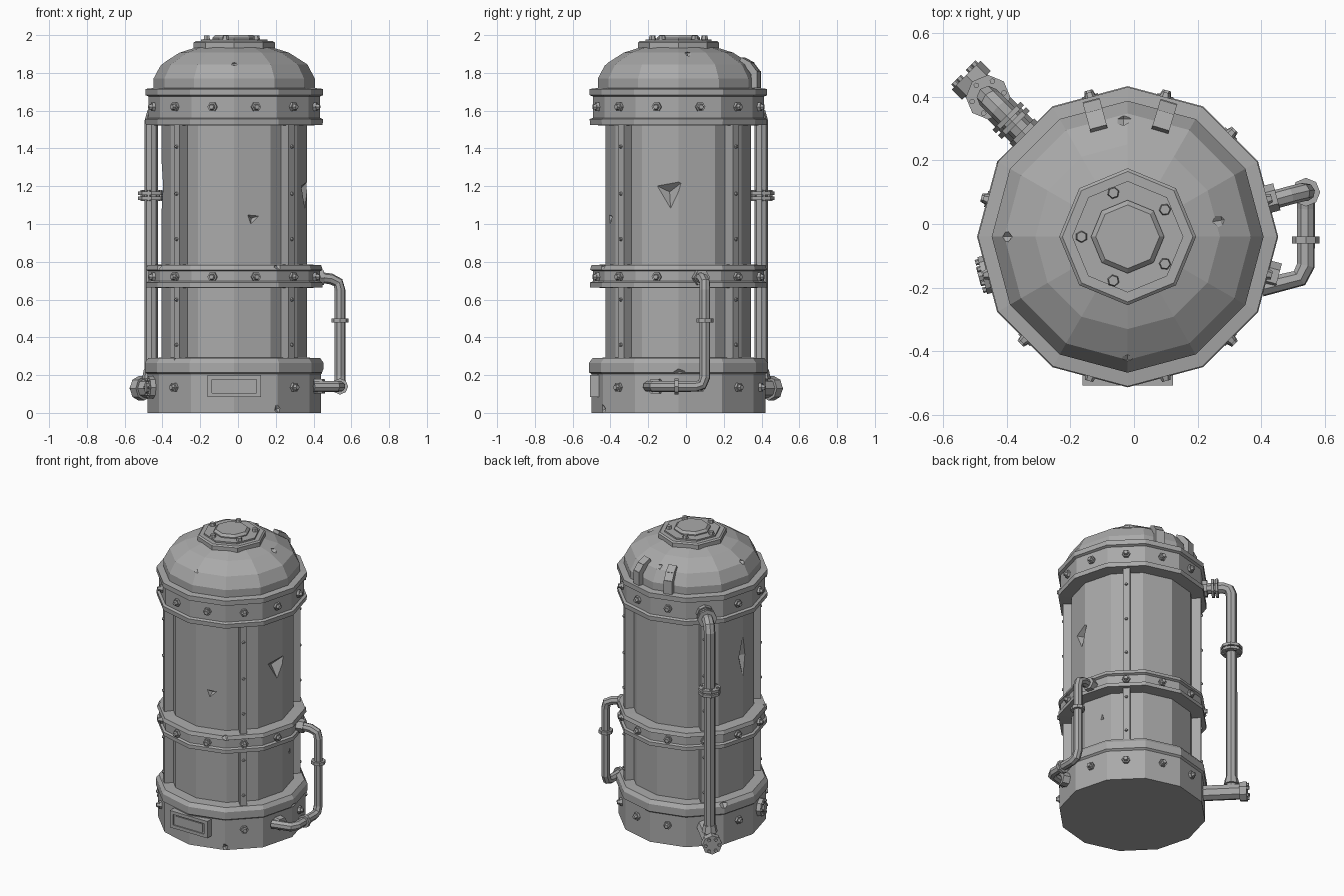
import bpy, bmesh, math
from mathutils import Matrix, Vector

if "Cube" in bpy.data.objects:
    bpy.data.objects.remove(bpy.data.objects["Cube"], do_unlink=True)

CENTRE = Vector((-0.02, -0.04, 0))
steel = bpy.data.materials.new("steel_grey")
steel.use_nodes = True
steel.diffuse_color = (0.4, 0.4, 0.4, 1)
steel.node_tree.nodes["Principled BSDF"].inputs["Base Color"].default_value = (0.4, 0.4, 0.4, 1)


def finish(name, bm):
    bmesh.ops.recalc_face_normals(bm, faces=bm.faces)
    mesh = bpy.data.meshes.new(name)
    bm.to_mesh(mesh)
    bm.free()
    mesh.materials.append(steel)
    ob = bpy.data.objects.new(name, mesh)
    bpy.context.collection.objects.link(ob)
    return ob


def radial(angle, r, z):
    """Frame on the tank wall: local x outward, y sideways, z up."""
    return (Matrix.Translation(CENTRE) @ Matrix.Rotation(math.radians(angle), 4, "Z")
            @ Matrix.Translation((r, 0, z)))


OUTWARD = Matrix.Rotation(math.pi / 2, 4, "Y")


def lathe(name, profile, sides=12):
    bm = bmesh.new()
    rings = [[bm.verts.new(radial(360 * i / sides, r, z).translation) for i in range(sides)]
             for r, z in profile]
    for a, b in zip(rings, rings[1:]):
        for i in range(sides):
            j = (i + 1) % sides
            bm.faces.new((a[i], a[j], b[j], b[i]))
    bm.faces.new(rings[0])
    bm.faces.new(rings[-1])
    return finish(name, bm)


def cyl(bm, frame, r, length, sides=8, r2=None):
    bmesh.ops.create_cone(bm, cap_ends=True, segments=sides, radius1=r,
                          radius2=r if r2 is None else r2, depth=length, matrix=frame)


def box(bm, frame, size):
    bmesh.ops.create_cube(bm, size=1, matrix=frame @ Matrix.Diagonal((*size, 1)))


def pipe(name, points, r):
    cu = bpy.data.curves.new(name, "CURVE")
    cu.dimensions = "3D"
    cu.bevel_depth, cu.bevel_resolution, cu.use_fill_caps = r, 2, True
    sp = cu.splines.new("POLY")
    sp.points.add(len(points) - 1)
    for p, co in zip(sp.points, points):
        p.co = (*co, 1)
    sp.use_smooth = False
    tmp = bpy.data.objects.new(name + "_path", cu)
    bpy.context.collection.objects.link(tmp)
    mesh = bpy.data.meshes.new_from_object(tmp.evaluated_get(bpy.context.evaluated_depsgraph_get()))
    bpy.data.objects.remove(tmp)
    mesh.materials.clear()
    mesh.materials.append(steel)
    bpy.context.collection.objects.link(bpy.data.objects.new(name, mesh))


def dent(ob, cuts):
    """Carve faceted dents: angle, radius, height, (depth, width, tall), sides, roll."""
    bm = bmesh.new()
    for angle, r, z, size, sides, roll in cuts:
        frame = (radial(angle, r, z) @ Matrix.Rotation(math.radians(roll), 4, "X")
                 @ Matrix.Diagonal((*size, 1)) @ OUTWARD)
        bmesh.ops.create_uvsphere(bm, u_segments=sides, v_segments=2, radius=1, matrix=frame)
    cutter = finish("dent_cutter", bm)
    cutter.hide_render = True
    mod = ob.modifiers.new("dents", "BOOLEAN")
    mod.operation, mod.solver, mod.object = "DIFFERENCE", "EXACT", cutter
    dg = bpy.context.evaluated_depsgraph_get()
    mesh = bpy.data.meshes.new_from_object(ob.evaluated_get(dg))
    ob.modifiers.clear()
    ob.data = mesh
    bpy.data.objects.remove(cutter)


# Tank shell, base, bands and dome
tank = lathe("tank_body", [(0.385, 0.2), (0.385, 1.6)])
base = lathe("base", [(0.46, 0), (0.46, 0.205), (0.473, 0.215), (0.473, 0.265),
                      (0.455, 0.29), (0.37, 0.293)])
mid = lathe("middle_band", [(0.37, 0.66), (0.468, 0.665), (0.468, 0.69), (0.453, 0.697), (0.453, 0.75),
                            (0.468, 0.757), (0.46, 0.782), (0.37, 0.787)])
top = lathe("top_band", [(0.37, 1.52), (0.468, 1.525), (0.47, 1.555), (0.453, 1.562), (0.453, 1.675),
                         (0.47, 1.682), (0.47, 1.715), (0.41, 1.722)])
dome = lathe("dome", [(0.427, 1.7), (0.427, 1.77), (0.387, 1.845), (0.29, 1.907), (0.17, 1.945)])
lathe("cap_plate", [(0.215, 1.93), (0.215, 1.96), (0.205, 1.968), (0.175, 1.968),
                    (0.175, 1.978)], 8)
lathe("cap_knob", [(0.115, 1.96), (0.115, 1.985), (0.1, 2.0)], 8)

# Dents and chips
dent(tank, [(352, 0.39, 1.17, (0.055, 0.11, 0.12), 3, 35),
            (285, 0.38, 1.03, (0.03, 0.05, 0.04), 3, 20),
            (180, 0.39, 1.2, (0.04, 0.05, 0.16), 4, 0),
            (20, 0.385, 0.51, (0.025, 0.05, 0.025), 3, 90)])
dent(dome, [(270, 0.385, 1.85, (0.02, 0.03, 0.015), 4, 0),
            (180, 0.385, 1.85, (0.05, 0.02, 0.02), 4, 0),
            (10, 0.3, 1.905, (0.04, 0.03, 0.02), 4, 0),
            (92, 0.37, 1.86, (0.03, 0.035, 0.02), 4, 0)])
dent(base, [(300, 0.47, 0.02, (0.025, 0.04, 0.05), 4, 20), (225, 0.47, 0.285, (0.03, 0.06, 0.03), 4, 10),
            (150, 0.47, 0.28, (0.03, 0.05, 0.03), 4, 0), (0, 0.475, 0.215, (0.02, 0.09, 0.02), 4, 8)])
dent(mid, [(300, 0.47, 0.78, (0.03, 0.04, 0.03), 4, 20), (210, 0.47, 0.78, (0.03, 0.04, 0.03), 4, 0)])

# Upright strips with rivets
bm, rv = bmesh.new(), bmesh.new()
for a in (45, 135, 225, 315):
    box(bm, radial(a, 0.395, 0.9), (0.07, 0.044, 1.3))
    for z in (1.41, 1.16, 0.92, 0.6, 0.36):
        cyl(rv, radial(a, 0.433, z) @ OUTWARD, 0.012, 0.014, 6, 0.007)
finish("upright_strips", bm)
finish("strip_rivets", rv)

# Band bolts at each face centre
bm = bmesh.new()
for z, r, skip in ((1.62, 0.437, (135,)), (0.72, 0.437, (15,)), (0.135, 0.444, (135, 195, 255, 285, 345))):
    for a in range(15, 360, 30):
        if a not in skip:
            cyl(bm, radial(a, r + 0.006, z) @ OUTWARD, 0.026, 0.02, 6)
            cyl(bm, radial(a, r + 0.022, z) @ OUTWARD, 0.019, 0.02, 6, 0.013)
finish("band_bolts", bm)

# Cap bolts
bm = bmesh.new()
for i in range(5):
    cyl(bm, radial(180 + 72 * i, 0.145, 1.985), 0.02, 0.024, 6, 0.016)
finish("cap_bolts", bm)

# Framed plate on the front of the base
bm = bmesh.new()
mid_plate = radial(270, 0.435, 0.142)
box(bm, mid_plate, (0.05, 0.24, 0.08))
for s in (-1, 1):
    box(bm, mid_plate @ Matrix.Translation((0, 0, s * 0.047)), (0.066, 0.285, 0.022))
    box(bm, mid_plate @ Matrix.Translation((0, s * 0.13, 0)), (0.066, 0.025, 0.116))
box(bm, mid_plate, (0.06, 0.205, 0.058))
finish("front_plate", bm)

# Bolted round hatch on the side of the base
bm = bmesh.new()
cyl(bm, radial(195, 0.455, 0.135) @ OUTWARD, 0.06, 0.035)
cyl(bm, radial(195, 0.475, 0.135) @ OUTWARD, 0.03, 0.02)
for i in range(6):
    t = math.radians(60 * i)
    cyl(bm, radial(195, 0.476, 0.135) @ Matrix.Translation((0, 0.045 * math.cos(t), 0.045 * math.sin(t)))
        @ OUTWARD, 0.009, 0.014, 6)
finish("side_hatch", bm)

# Dome clips at the back
bm = bmesh.new()
for a in (105, 73):
    for r, z, tilt, length in ((0.427, 1.765, 0, 0.09), (0.411, 1.82, -38, 0.06), (0.375, 1.853, -62, 0.06)):
        box(bm, radial(a, r, z) @ Matrix.Rotation(math.radians(tilt), 4, "Y"), (0.035, 0.055, length))
finish("dome_clips", bm)

# Tall pipe at the back corner with flanges
at = lambda r, z: radial(135, r, z).translation
pipe("tall_pipe", [at(0.42, 1.6), at(0.57, 1.6), at(0.605, 1.585), at(0.62, 1.545), at(0.62, 0.13)], 0.036)
bm = bmesh.new()
for r in (0.505, 0.53):
    cyl(bm, radial(135, r, 1.6) @ OUTWARD, 0.062, 0.016)
cyl(bm, radial(135, 0.455, 1.6) @ OUTWARD, 0.055, 0.03)
for z in (1.137, 1.163):
    cyl(bm, radial(135, 0.62, z), 0.07, 0.018)
for i in range(6):
    t = math.radians(60 * i)
    off = Matrix.Translation((0.052 * math.cos(t), 0.052 * math.sin(t), 0))
    cyl(bm, radial(135, 0.62, 1.15) @ off, 0.009, 0.058, 6)
cyl(bm, radial(135, 0.62, 0.205), 0.05, 0.05, 8, 0.04)
finish("tall_pipe_flanges", bm)

# Drain outlet under the tall pipe
bm = bmesh.new()
cyl(bm, radial(135, 0.56, 0.13) @ OUTWARD, 0.05, 0.26)
cyl(bm, radial(135, 0.695, 0.13) @ OUTWARD, 0.064, 0.045)
for i in range(6):
    t = math.radians(60 * i)
    cyl(bm, radial(135, 0.722, 0.13) @ Matrix.Translation((0, 0.043 * math.cos(t), 0.043 * math.sin(t)))
        @ OUTWARD, 0.011, 0.016, 6)
finish("drain_outlet", bm)

# Small looping side pipe
pipe("side_pipe", [(0.40, 0.065, 0.72), (0.49, 0.09, 0.71), (0.53, 0.1, 0.69), (0.54, 0.1, 0.65),
                   (0.54, 0.1, 0.19), (0.54, 0.085, 0.15), (0.54, 0.05, 0.14), (0.54, -0.13, 0.14),
                   (0.52, -0.17, 0.14), (0.4, -0.2, 0.14)], 0.029)
bm = bmesh.new()
cyl(bm, radial(15, 0.46, 0.715) @ OUTWARD, 0.044, 0.05, 6)
cyl(bm, radial(345, 0.465, 0.14) @ OUTWARD, 0.044, 0.05, 6)
cyl(bm, Matrix.Translation((0.54, 0.1, 0.49)), 0.045, 0.022)
cyl(bm, Matrix.Translation((0.54, -0.05, 0.14)) @ Matrix.Rotation(math.pi / 2, 4, "X"), 0.043, 0.022)
finish("side_pipe_collars", bm)
